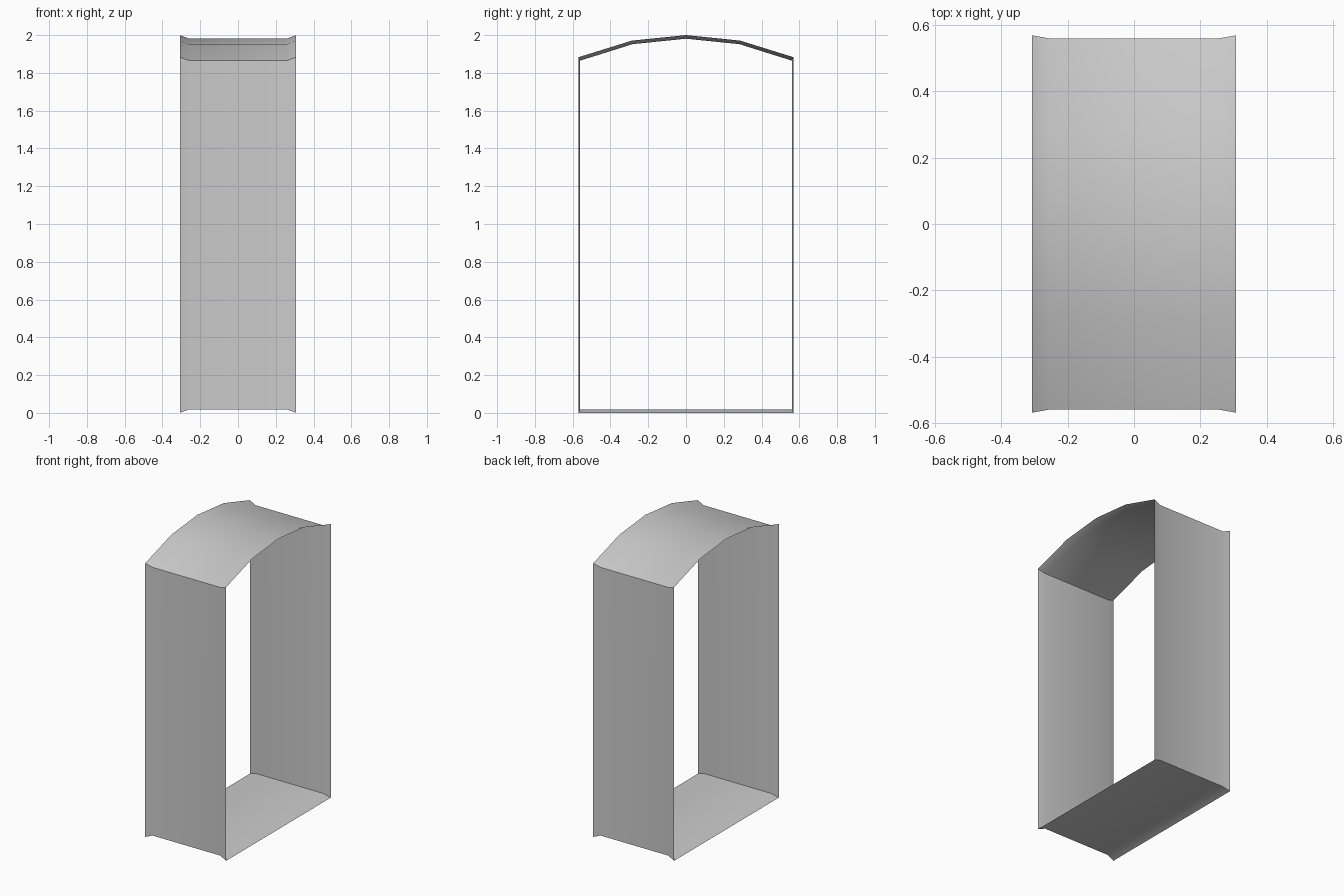
import bpy, bmesh

if "Cube" in bpy.data.objects:
    bpy.data.objects.remove(bpy.data.objects["Cube"])

# Half outlines (y, z) from floor corner to arch crown: flared rim and inner lining
RIM = [(0.569, 0.0), (0.569, 1.883), (0.286, 1.971), (0, 2.0)]
LINING = [(0.56, 0.019), (0.56, 1.865), (0.283, 1.952), (0, 1.981)]


def full_loop(half):
    return half + [(-y, z) for y, z in reversed(half[:-1])]


# Arched opening lining: loops along x, bridged into an open-ended sheet
bm = bmesh.new()
rings = []
for x, half in ((-0.308, RIM), (-0.258, LINING), (0.258, LINING), (0.308, RIM)):
    rings.append([bm.verts.new((x, y, z)) for y, z in full_loop(half)])
for a, b in zip(rings, rings[1:]):
    n = len(a)
    for i in range(n):
        j = (i + 1) % n
        bm.faces.new((a[i], a[j], b[j], b[i]))

# Visible side faces into the opening
bm.normal_update()
floor_face = min(bm.faces, key=lambda f: f.calc_center_median().z)
if floor_face.normal.z < 0:
    bmesh.ops.reverse_faces(bm, faces=bm.faces[:])

mesh = bpy.data.meshes.new("arched_opening_lining")
bm.to_mesh(mesh)
bm.free()
obj = bpy.data.objects.new("arched_opening_lining", mesh)
bpy.context.collection.objects.link(obj)

# Smooth arch and flare, crisp corners
bpy.context.view_layer.objects.active = obj
obj.select_set(True)
bpy.ops.object.shade_smooth_by_angle(angle=0.6)
